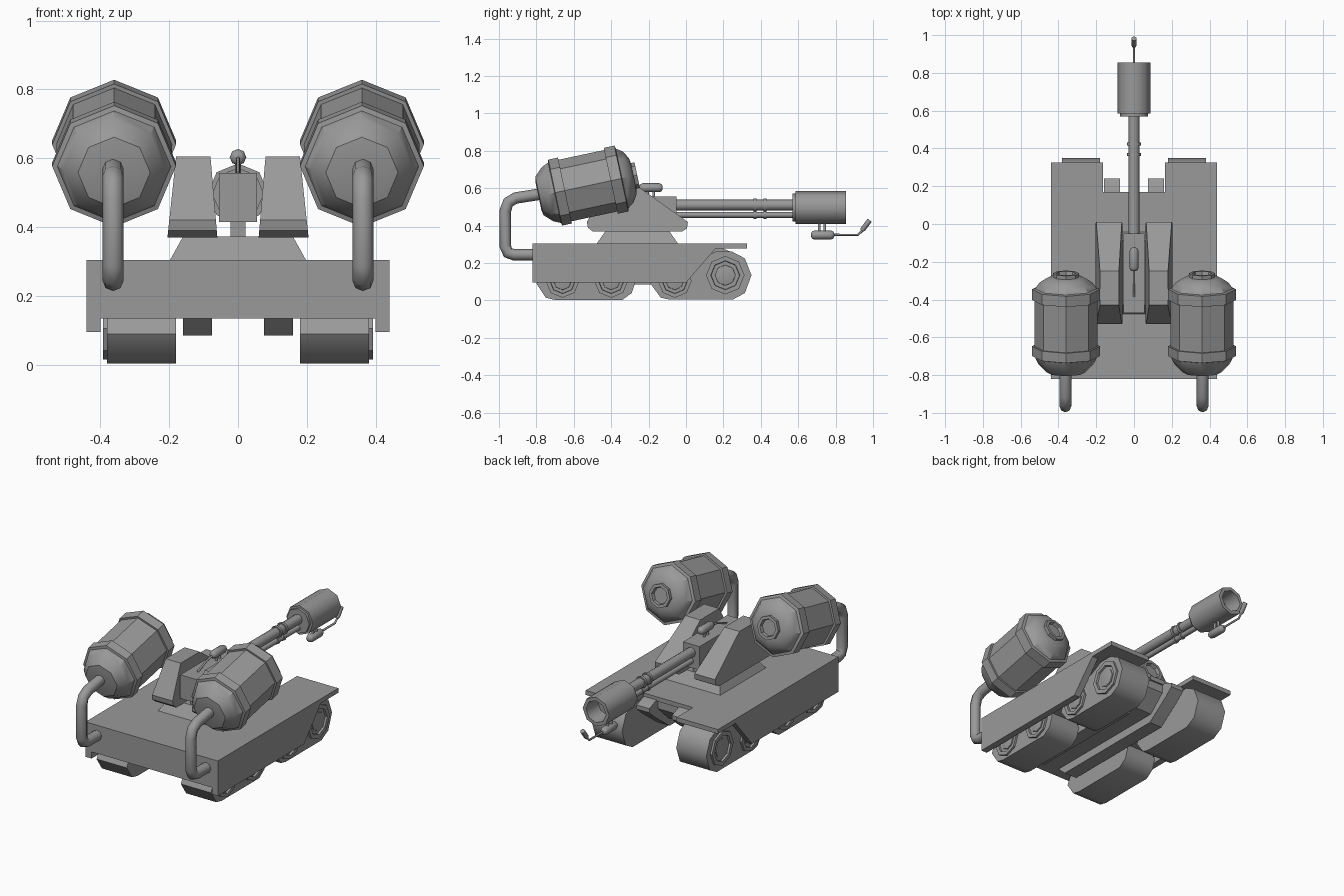
import bpy, bmesh, math
from mathutils import Vector

if "Cube" in bpy.data.objects:
    bpy.data.objects.remove(bpy.data.objects["Cube"])

metal = bpy.data.materials.new("grey metal")
metal.diffuse_color = (0.32, 0.32, 0.32, 1)
metal.use_nodes = True
metal.node_tree.nodes["Principled BSDF"].inputs["Base Color"].default_value = metal.diffuse_color


def finish(obj, angle=35):
    obj.data.materials.clear()
    obj.data.materials.append(metal)
    bpy.ops.object.select_all(action='DESELECT')
    obj.select_set(True)
    bpy.context.view_layer.objects.active = obj
    bpy.ops.object.shade_smooth_by_angle(angle=math.radians(angle))
    return obj


def from_bmesh(name, bm, angle):
    bmesh.ops.recalc_face_normals(bm, faces=bm.faces)
    me = bpy.data.meshes.new(name)
    bm.to_mesh(me)
    bm.free()
    obj = bpy.data.objects.new(name, me)
    bpy.context.collection.objects.link(obj)
    return finish(obj, angle)


def loft(name, rings, angle=25, caps=True):
    """Skin a list of closed rings of points."""
    bm = bmesh.new()
    rows = [[bm.verts.new(p) for p in r] for r in rings]
    n = len(rows[0])
    for a, b in zip(rows, rows[1:]):
        for i in range(n):
            j = (i + 1) % n
            bm.faces.new((a[i], a[j], b[j], b[i]))
    if caps:
        bm.faces.new(rows[0])
        bm.faces.new(rows[-1])
    return from_bmesh(name, bm, angle)


def prism(name, yz, x0, x1, angle=25):
    return loft(name, [[(x, y, z) for y, z in yz] for x in (x0, x1)], angle)


def plate(name, xy, z0, z1):
    return loft(name, [[(x, y, z) for x, y in xy] for z in (z0, z1)], 25)


def box(name, x0, x1, y0, y1, z0, z1):
    return prism(name, [(y0, z0), (y1, z0), (y1, z1), (y0, z1)], x0, x1)


def lathe(name, profile, origin, axis, segs=8, angle=35):
    """Turn (distance along axis, radius) pairs around an axis."""
    o, d = Vector(origin), Vector(axis).normalized()
    side = Vector((1, 0, 0)) if abs(d.x) < 0.9 else Vector((0, 1, 0))
    up = side.cross(d).normalized()
    rings = []
    for t, r in profile:
        rings.append([o + d * t + (side * math.cos(a) + up * math.sin(a)) * r
                      for a in (2 * math.pi * i / segs for i in range(segs))])
    return loft(name, rings, angle)


def tube(name, points, radius):
    cu = bpy.data.curves.new(name, 'CURVE')
    cu.dimensions = '3D'
    cu.bevel_depth = radius
    cu.bevel_resolution = 2
    cu.use_fill_caps = True
    sp = cu.splines.new('POLY')
    sp.points.add(len(points) - 1)
    for p, co in zip(sp.points, points):
        p.co = (*co, 1)
    obj = bpy.data.objects.new(name, cu)
    bpy.context.collection.objects.link(obj)
    bpy.ops.object.select_all(action='DESELECT')
    obj.select_set(True)
    bpy.context.view_layer.objects.active = obj
    bpy.ops.object.convert(target='MESH')
    return finish(bpy.context.object, 50)


# Hull: rear slab, centre nose and thin deck with a notched front
box("hull_body", -0.435, 0.435, -0.82, 0.0, 0.135, 0.30)
prism("hull_nose", [(-0.02, 0.135), (0.06, 0.135), (0.16, 0.23), (0.16, 0.295), (-0.02, 0.295)],
      -0.165, 0.165)
half = [(0.44, -0.82), (0.44, 0.325), (0.165, 0.325), (0.165, 0.17), (0.07, 0.17)]
plate("deck", half + [(-x, y) for x, y in reversed(half)], 0.278, 0.305)

# Running gear outlines
rear_track = [(-0.80, 0.09), (-0.75, 0.015), (-0.70, 0.003), (-0.34, 0.003), (-0.29, 0.04),
              (-0.27, 0.10), (-0.31, 0.17), (-0.76, 0.17)]
front_track = [(-0.19, 0.09), (-0.135, 0.015), (-0.09, 0.005), (0.25, 0.005), (0.315, 0.04),
               (0.35, 0.135), (0.315, 0.225), (0.245, 0.262), (0.16, 0.262), (0.08, 0.22),
               (-0.08, 0.17), (-0.16, 0.15)]
skirt = [(-0.82, 0.095), (0.0, 0.095), (0.16, 0.28), (0.16, 0.30), (-0.82, 0.30)]
keel = [(-0.76, 0.14), (-0.70, 0.085), (0.05, 0.085), (0.19, 0.19), (0.24, 0.235),
        (0.24, 0.26), (0.18, 0.285), (-0.76, 0.285)]
wheel = [(-0.02, 0.095), (0.012, 0.095), (0.012, 0.072), (-0.012, 0.068), (-0.012, 0.055),
         (0.004, 0.05), (0.008, 0.03)]

for s, side in ((1, "right"), (-1, "left")):
    prism(side + "_skirt", skirt, s * 0.40, s * 0.44)
    prism(side + "_keel", keel, s * 0.075, s * 0.16)
    prism(side + "_rear_track", rear_track, s * 0.18, s * 0.38, 50)
    prism(side + "_front_track", front_track, s * 0.18, s * 0.38, 50)
    for i, (y, z, k) in enumerate(((-0.66, 0.105, 0.95), (-0.40, 0.105, 0.95),
                                   (-0.06, 0.105, 0.95), (0.21, 0.135, 1.08))):
        lathe(f"{side}_wheel_{i}", [(t, r * k) for t, r in wheel], (s * 0.38, y, z), (s, 0, 0))

    # Turret cheek, tapering toward its top
    cheek = [(-0.50, 0.37), (-0.02, 0.37), (0.005, 0.385), (0.01, 0.42), (-0.25, 0.605),
             (-0.43, 0.605), (-0.53, 0.42), (-0.525, 0.39)]
    def cheek_ring(low, high):
        return [(s * (low + (high - low) * (z - 0.37) / 0.235), y, z) for y, z in cheek]
    loft(side + "_cheek", [cheek_ring(0.06, 0.08), cheek_ring(0.205, 0.18)])

    # Fuel tank with two bands, rounded ends and a recessed front port
    tank = [(-0.275, 0.075), (-0.27, 0.105), (-0.225, 0.148), (-0.187, 0.165), (-0.183, 0.18),
            (-0.13, 0.18), (-0.13, 0.168), (0.12, 0.168), (0.12, 0.18), (0.178, 0.18),
            (0.182, 0.163), (0.215, 0.14), (0.24, 0.10), (0.245, 0.07), (0.265, 0.07),
            (0.265, 0.052), (0.245, 0.048)]
    lathe(side + "_fuel_tank", tank, (s * 0.36, -0.52, 0.615), (0, 0.978, 0.208))

    # Bent hose from the tank back into the hull
    x = s * 0.363
    tube(side + "_hose", [(x, -0.76, 0.572), (x, -0.91, 0.548), (x, -0.95, 0.525),
                          (x, -0.966, 0.48), (x, -0.966, 0.29), (x, -0.952, 0.255),
                          (x, -0.92, 0.245), (x, -0.80, 0.245)], 0.031)

# Turret base and gun mount
loft("turret_base", [[(-w, b, z), (w, b, z), (w, f, z), (-w, f, z)]
                     for w, b, f, z in ((0.20, -0.48, -0.04, 0.30), (0.16, -0.43, -0.09, 0.372))])
box("mount_post", -0.022, 0.022, -0.42, -0.10, 0.37, 0.42)
box("breech", -0.055, 0.055, -0.47, -0.05, 0.415, 0.557)

# Barrels with collars
lathe("main_barrel", [(0, 0.029), (0.65, 0.029)], (0, -0.06, 0.51), (0, 1, 0), 8, 50)
lathe("lower_barrel", [(0, 0.016), (0.65, 0.016)], (0, -0.06, 0.458), (0, 1, 0), 8, 50)
for i, y in enumerate((0.36, 0.415)):
    lathe(f"barrel_collar_{i}", [(0, 0.036), (0.016, 0.036)], (0, y, 0.51), (0, 1, 0), 8, 50)
    lathe(f"lower_collar_{i}", [(0, 0.021), (0.016, 0.021)], (0, y, 0.458), (0, 1, 0), 8, 50)

# Flared muzzle, hollow at the front
lathe("muzzle", [(0, 0.075), (0.015, 0.075), (0.015, 0.088), (0.285, 0.088), (0.285, 0.066),
                 (0.18, 0.06)], (0, 0.57, 0.497), (0, 1, 0), 8, 50)

# Small pods: sight on the breech and igniter under the muzzle
pod = [(0, 0.008), (0.006, 0.019), (0.018, 0.024), (0.107, 0.024), (0.119, 0.019), (0.125, 0.008)]
lathe("sight_pod", pod, (0, -0.25, 0.603), (0, 1, 0), 8, 50)
lathe("igniter_pod", pod, (0, 0.668, 0.35), (0, 1, 0), 8, 50)
for i, (y, z) in enumerate(((-0.205, 0.55), (-0.172, 0.55), (0.712, 0.36), (0.742, 0.36))):
    lathe(f"pod_stem_{i}", [(0, 0.008), (0.06, 0.008)], (0, y, z), (0, 0, 1), 6, 65)
tube("sight_rod", [(0, -0.24, 0.60), (0, -0.30, 0.59), (0, -0.385, 0.555)], 0.006)
tube("igniter_rod", [(0, 0.78, 0.351), (0, 0.92, 0.351), (0, 0.955, 0.385)], 0.006)
lathe("igniter_nozzle", [(0, 0.009), (0.01, 0.014), (0.07, 0.014)], (0, 0.94, 0.373),
      (0, 0.6, 0.8), 8, 50)
